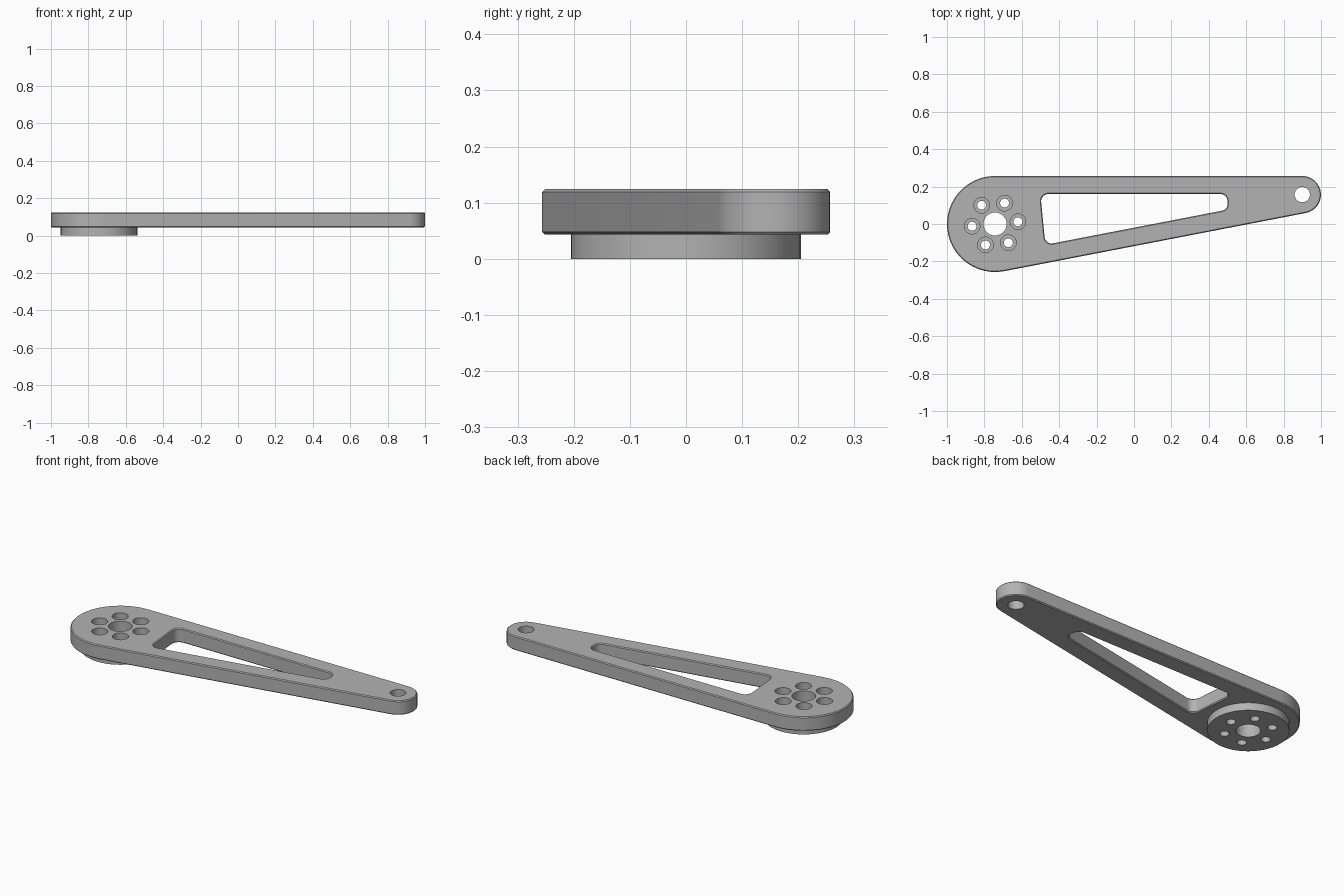
import bpy, bmesh
from math import sin, cos, pi, acos, asin, radians

if "Cube" in bpy.data.objects:
    bpy.data.objects.remove(bpy.data.objects["Cube"])

# Main dimensions; the arm is drawn along its own axis, then turned into place
BIG_R, TIP_R, LENGTH = 0.257, 0.1, 1.65
PLATE_Z, TOP_Z, CHAMFER = 0.043, 0.124, 0.005
PHI = acos((BIG_R - TIP_R) / LENGTH)
TILT = asin((BIG_R - TIP_R) / LENGTH)

grey = bpy.data.materials.new("satin_grey")
grey.use_nodes = True
colour = (0.45, 0.45, 0.45, 1)
grey.diffuse_color = colour
grey.node_tree.nodes["Principled BSDF"].inputs["Base Color"].default_value = colour


def rounded_loop(arcs, grow=0.0):
    """Closed outline made of arcs (x, y, radius, start, end, steps)."""
    pts = []
    for x, y, r, a, b, n in arcs:
        for i in range(n + 1):
            t = a + (b - a) * i / n
            pts.append((x + (r + grow) * cos(t), y + (r + grow) * sin(t)))
    return pts


def circle(x, y, r, n):
    return [(x, y, r, 0, 2 * pi * (n - 1) / n, n - 1)]


def bolt_circle(radius, n=24):
    return [circle(0.123 * cos(k * pi / 3), 0.123 * sin(k * pi / 3), radius, n)
            for k in range(6)]


def slab(name, z0, z1, outlines):
    """Flat part from outlines (arcs, chamfer); a negative chamfer widens a hole."""
    bm = bmesh.new()
    caps = {z0: [], z1: []}
    for arcs, c in outlines:
        levels = [(z0, 0), (z1, 0)]
        if c:
            levels = [(z0, -c), (z0 + abs(c), 0), (z1 - abs(c), 0), (z1, -c)]
        rings = [[bm.verts.new((x, y, z)) for x, y in rounded_loop(arcs, g)]
                 for z, g in levels]
        n = len(rings[0])
        for low, high in zip(rings, rings[1:]):
            for i in range(n):
                j = (i + 1) % n
                bm.faces.new((low[i], low[j], high[j], high[i]))
        for z, ring in ((z0, rings[0]), (z1, rings[-1])):
            caps[z] += [bm.edges.get((ring[i], ring[(i + 1) % n])) for i in range(n)]
    for z, edges in caps.items():
        bmesh.ops.triangle_fill(bm, use_beauty=True, edges=edges,
                                normal=(0, 0, 1 if z == z1 else -1))
    bmesh.ops.recalc_face_normals(bm, faces=bm.faces[:])
    mesh = bpy.data.meshes.new(name)
    bm.to_mesh(mesh)
    bm.free()
    mesh.materials.append(grey)
    ob = bpy.data.objects.new(name, mesh)
    bpy.context.collection.objects.link(ob)
    ob.location = (BIG_R - 1, 0, 0)
    ob.rotation_euler.z = TILT
    bpy.ops.object.select_all(action='DESELECT')
    ob.select_set(True)
    bpy.context.view_layer.objects.active = ob
    bpy.ops.object.shade_smooth_by_angle(angle=radians(30))
    return ob


# Tapered outline: large hub end and small tip joined by tangents
outline = [(LENGTH, 0, TIP_R, -PHI, PHI, 16),
           (0, 0, BIG_R, PHI, 2 * pi - PHI, 24)]

# Wedge-shaped window whose long sides run parallel to the outline
CORNER, RIM = 0.038, 0.097
x_in, x_out = BIG_R + CORNER, 1.249 - CORNER
y_in, y_out = [(BIG_R - RIM - CORNER - x * cos(PHI)) / sin(PHI)
               for x in (x_in, x_out)]
window = [(x_out, -y_out, CORNER, -PHI, 0, 8),
          (x_out, y_out, CORNER, 0, PHI, 8),
          (x_in, y_in, CORNER, PHI, pi, 8),
          (x_in, -y_in, CORNER, pi, 2 * pi - PHI, 8)]

centre_bore = circle(0, 0, 0.062, 32)
tip_hole = circle(LENGTH, 0, 0.041, 24)

# Arm plate with wide clearance holes for the bolt heads
slab("arm_plate", PLATE_Z, TOP_Z,
     [(outline, CHAMFER), (window, -CHAMFER), (centre_bore, 0), (tip_hole, 0)]
     + [(hole, 0) for hole in bolt_circle(0.042)])

# Round mounting boss below, with narrower bolt holes
slab("mounting_boss", 0, PLATE_Z,
     [(circle(0, 0, 0.205, 48), 0), (centre_bore, 0)]
     + [(hole, 0) for hole in bolt_circle(0.024)])
